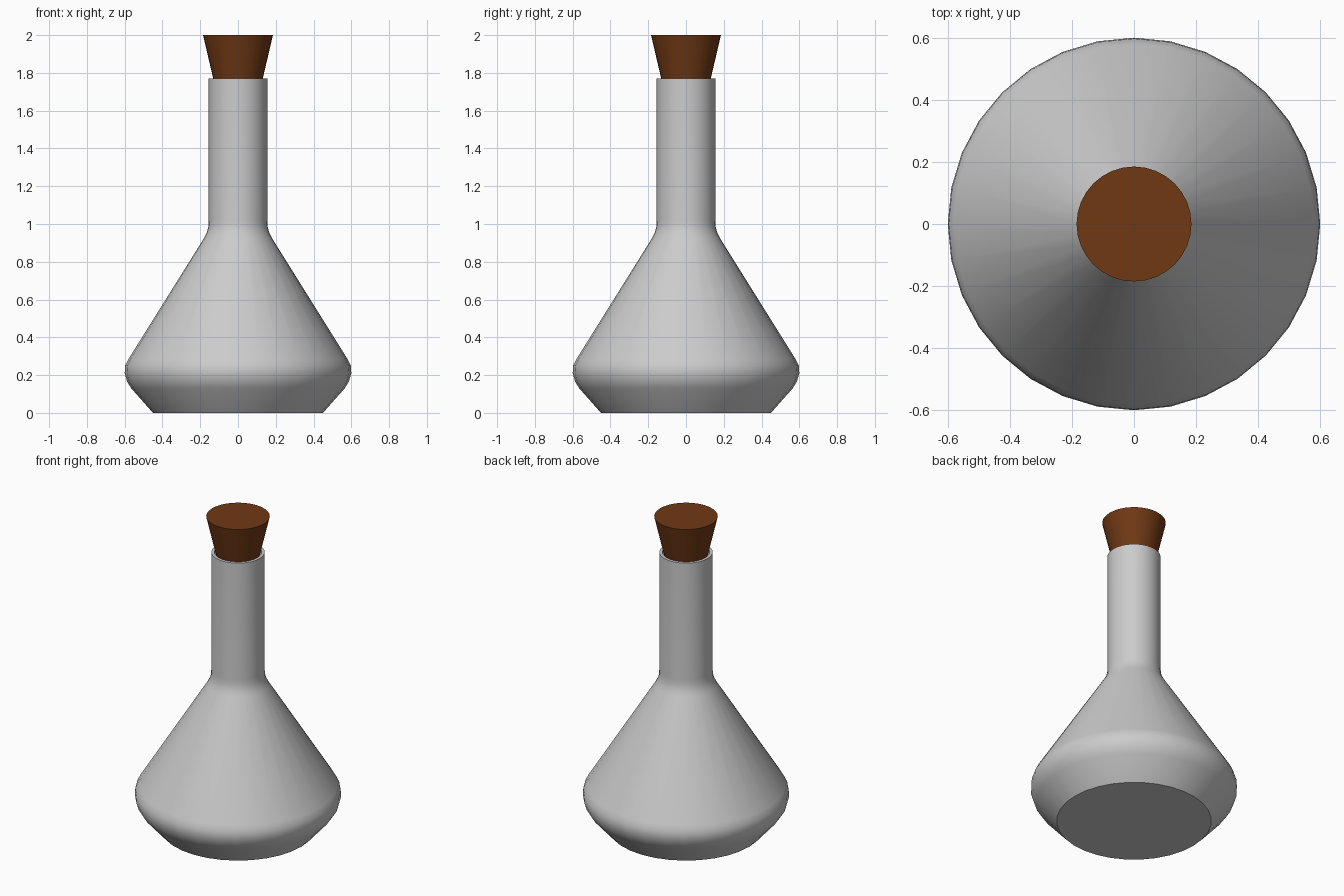
import bpy, bmesh, math

if "Cube" in bpy.data.objects:
    bpy.data.objects.remove(bpy.data.objects["Cube"])

SIDES = 32


def lathe(name, profile, color=None):
    """Spin an (r, z) profile around z and cap both ends."""
    bm = bmesh.new()
    rings = []
    for r, z in profile:
        rings.append([bm.verts.new((r * math.cos(2 * math.pi * i / SIDES),
                                    r * math.sin(2 * math.pi * i / SIDES), z))
                      for i in range(SIDES)])
    for a, b in zip(rings, rings[1:]):
        for i in range(SIDES):
            j = (i + 1) % SIDES
            bm.faces.new((a[i], a[j], b[j], b[i]))
    bm.faces.new(rings[0][::-1])
    bm.faces.new(rings[-1])
    mesh = bpy.data.meshes.new(name)
    bm.to_mesh(mesh)
    bm.free()
    obj = bpy.data.objects.new(name, mesh)
    bpy.context.collection.objects.link(obj)
    if color:
        mat = bpy.data.materials.new(name + "_material")
        mat.diffuse_color = color
        mat.use_nodes = True
        mat.node_tree.nodes["Principled BSDF"].inputs["Base Color"].default_value = mat.diffuse_color
        mesh.materials.append(mat)
    bpy.ops.object.select_all(action='DESELECT')
    obj.select_set(True)
    bpy.context.view_layer.objects.active = obj
    bpy.ops.object.shade_smooth_by_angle(angle=math.radians(30))
    return obj


# Flask: outer wall from the base up to the rim, then the inner wall back down
outer = [(0.45, 0), (0.565, 0.13), (0.587, 0.165), (0.6, 0.21), (0.597, 0.25),
         (0.58, 0.285), (0.18, 0.925), (0.165, 0.955), (0.157, 0.985),
         (0.155, 1.02), (0.155, 1.77)]
inner = [(0.137, 1.77), (0.137, 0.95), (0.565, 0.27), (0.57, 0.21), (0.435, 0.02)]
lathe("flask", outer + inner)

# Tapered stopper, sunk into the neck
lathe("cork", [(0.103, 1.65), (0.185, 2.0)], (0.16, 0.04, 0.007, 1))
